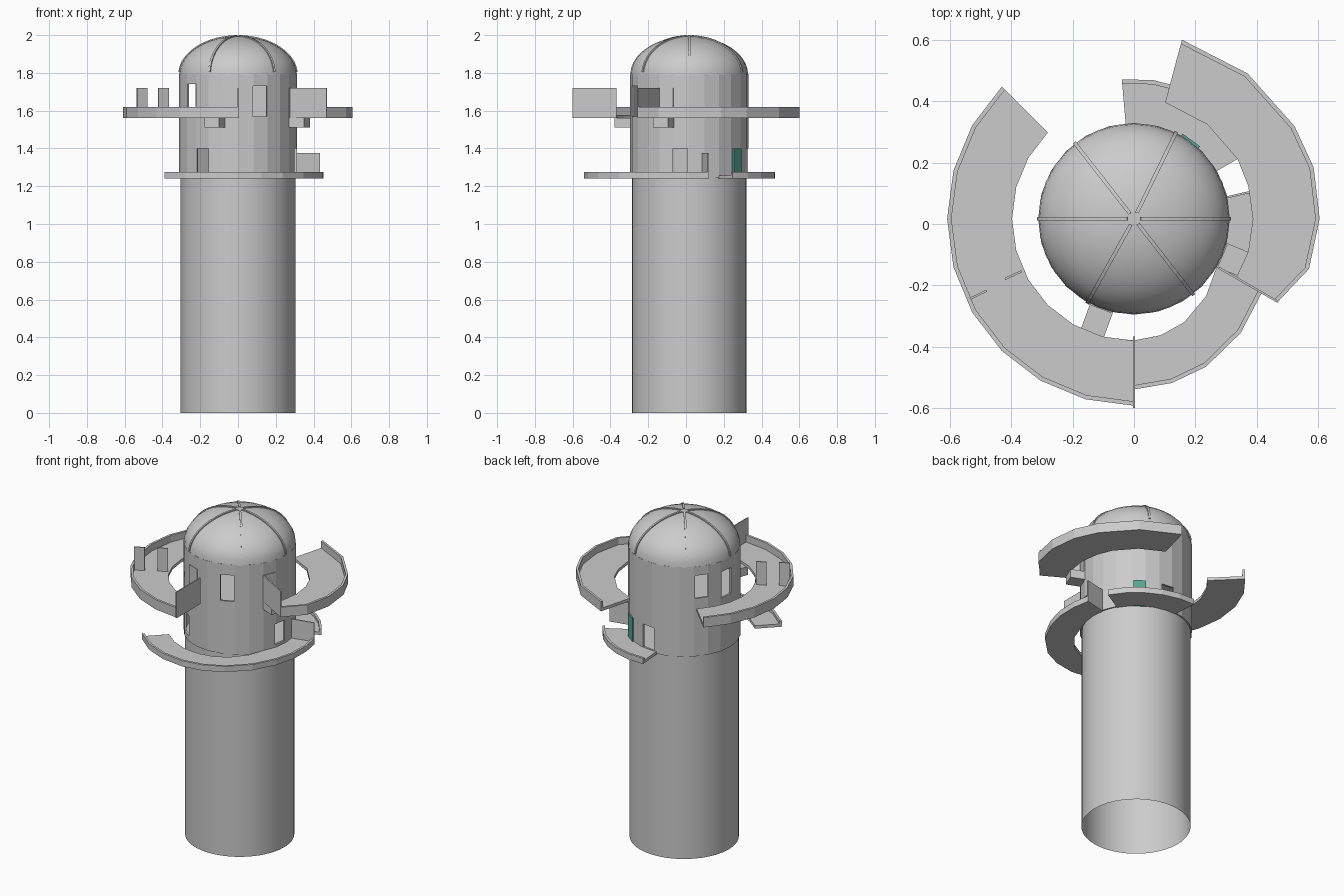
import bpy, bmesh
from math import radians, sin, cos, pi

if "Cube" in bpy.data.objects:
    bpy.data.objects.remove(bpy.data.objects["Cube"])

CY = 0.017  # tower axis sits slightly behind the origin


def polar(a, r, z):
    return (r * cos(radians(a)), CY + r * sin(radians(a)), z)


def finish(name, bm, smooth=False):
    bmesh.ops.recalc_face_normals(bm, faces=bm.faces)
    me = bpy.data.meshes.new(name)
    bm.to_mesh(me)
    bm.free()
    ob = bpy.data.objects.new(name, me)
    bpy.context.collection.objects.link(ob)
    if smooth:
        bpy.context.view_layer.objects.active = ob
        ob.select_set(True)
        bpy.ops.object.shade_smooth_by_angle(angle=radians(35))
        ob.select_set(False)
    return ob


def loft(name, rings, closed=False, smooth=False):
    """Join equal sized rings of points; open lofts get end caps."""
    bm = bmesh.new()
    vs = [[bm.verts.new(p) for p in r] for r in rings]
    n = len(vs)
    for i in range(n if closed else n - 1):
        a, b = vs[i], vs[(i + 1) % n]
        for j in range(len(a)):
            k = (j + 1) % len(a)
            bm.faces.new((a[j], a[k], b[k], b[j]))
    if not closed:
        bm.faces.new(vs[0])
        bm.faces.new(vs[-1])
    return finish(name, bm, smooth)


def arc_slab(name, keys, z0, z1, closed=False):
    """Curved slab through (angle, inner radius, outer radius) keys."""
    return loft(name, [[polar(a, ri, z0), polar(a, ro, z0), polar(a, ro, z1), polar(a, ri, z1)]
                       for a, ri, ro in keys], closed)


def box(name, a, r0, r1, w, z0, z1):
    """Box along a radial direction, w wide across it."""
    rings = []
    for r in (r0, r1):
        x, y, _ = polar(a, r, 0)
        dx, dy = -sin(radians(a)) * w / 2, cos(radians(a)) * w / 2
        rings.append([(x - dx, y - dy, z0), (x + dx, y + dy, z0),
                      (x + dx, y + dy, z1), (x - dx, y - dy, z1)])
    return loft(name, rings)


def balcony(name, keys, z0, z1):
    arc_slab(name + "_floor", keys, z0, z0 + 0.018)
    arc_slab(name + "_rim", [(a, ro - 0.014, ro) for a, ri, ro in keys], z0, z1)


def revolve(name, profile, n, smooth=True):
    bm = bmesh.new()
    rows = [[bm.verts.new(polar(360 * i / n, r, z)) for i in range(n)] for r, z in profile]
    for a, b in zip(rows, rows[1:]):
        for i in range(n):
            k = (i + 1) % n
            bm.faces.new((a[i], a[k], b[k], b[i]))
    bm.faces.new(rows[-1])
    return finish(name, bm, smooth)


# Tower shaft, open underneath
revolve("tower_shaft", [(0.304, 0), (0.304, 1.25)], 40)

# Upper drum with openings cut through the wall
drum = arc_slab("upper_drum", [(i * 15, 0.301, 0.313) for i in range(24)], 1.245, 1.795, True)
openings = [(143, 1.60, 1.74), (174, 1.57, 1.73), (218, 1.60, 1.74), (292, 1.57, 1.73),
            (233, 1.275, 1.40), (351, 1.275, 1.40), (85, 1.26, 1.40)]
for i, (a, z0, z1) in enumerate(openings):
    cut = box("opening_cutter", a, 0.25, 0.36, 0.078, z0, z1)
    cut.hide_render = True
    cut.hide_viewport = True
    m = drum.modifiers.new("opening_%d" % i, 'BOOLEAN')
    m.operation = 'DIFFERENCE'
    m.solver = 'EXACT'
    m.object = cut
revolve("drum_floor", [(0.30, 1.55), (0.30, 1.562)], 24, False)

# Closed doors at the bridges, and a green door
for a in (249, 337):
    box("bridge_door", a, 0.302, 0.314, 0.08, 1.56, 1.72)
door = box("green_door", 54, 0.302, 0.318, 0.07, 1.24, 1.40)
mat = bpy.data.materials.new("door_green")
mat.diffuse_color = (0.10, 0.38, 0.30, 1)
mat.use_nodes = True
mat.node_tree.nodes["Principled BSDF"].inputs["Base Color"].default_value = mat.diffuse_color
door.data.materials.append(mat)

# Dome, ribs and crown
dome = [(0.312 * cos(t * pi / 20), 1.79 + 0.204 * sin(t * pi / 20)) for t in range(10)]
revolve("dome", dome + [(0.012, 1.994)], 32)
for a in (0, 64, 128, 180, 241, 308):
    rings = []
    for i in range(11):
        t = radians(4 + 82 * i / 10)
        ring = []
        for k, s in ((-0.006, -1), (0.008, -1), (0.008, 1), (-0.006, 1)):
            r, z = (0.309 + k) * cos(t), 1.79 + (0.202 + k) * sin(t)
            x, y, _ = polar(a, r, z)
            ring.append((x - s * 0.006 * sin(radians(a)), y + s * 0.006 * cos(radians(a)), z))
        rings.append(ring)
    loft("dome_rib", rings)
revolve("dome_crown", [(0.022, 1.985), (0.022, 1.998)], 8, False)

# Upper balconies
balcony("left_balcony", [(135 + 15 * i, 0.398, 0.61) for i in range(10)], 1.56, 1.62)
balcony("right_balcony", [(75, 0.393, 0.605), (52, 0.39, 0.602), (30, 0.39, 0.605), (16, 0.388, 0.61),
                          (0, 0.388, 0.606), (-16, 0.388, 0.594), (-30, 0.385, 0.542)], 1.56, 1.62)

# Lower balconies: the front one narrows in towards the drum
front = [(225, 0.40, 0.552), (240, 0.40, 0.556), (255, 0.40, 0.557), (270, 0.397, 0.557),
         (283, 0.39, 0.55), (296, 0.375, 0.537), (313, 0.345, 0.51), (330, 0.312, 0.482),
         (345, 0.308, 0.465), (360, 0.308, 0.452), (373, 0.308, 0.446)]
balcony("front_lower_balcony", front, 1.24, 1.275)
balcony("back_lower_balcony", [(30 + 13 * i, 0.308, 0.457) for i in range(6)], 1.24, 1.275)

# Bridges from the drum to the upper balconies
box("front_bridge", 250, 0.30, 0.405, 0.08, 1.51, 1.562)
box("right_bridge", 337.5, 0.30, 0.395, 0.085, 1.51, 1.562)

# Upright partitions and gate posts
box("front_partition", 270, 0.385, 0.617, 0.007, 1.56, 1.72)
box("right_partition", -30, 0.32, 0.543, 0.007, 1.56, 1.72)
box("lower_partition", 13, 0.312, 0.446, 0.007, 1.24, 1.375)
box("gate_post_outer", 206, 0.535, 0.595, 0.007, 1.56, 1.72)
box("gate_post_inner", 205, 0.405, 0.465, 0.007, 1.56, 1.72)
